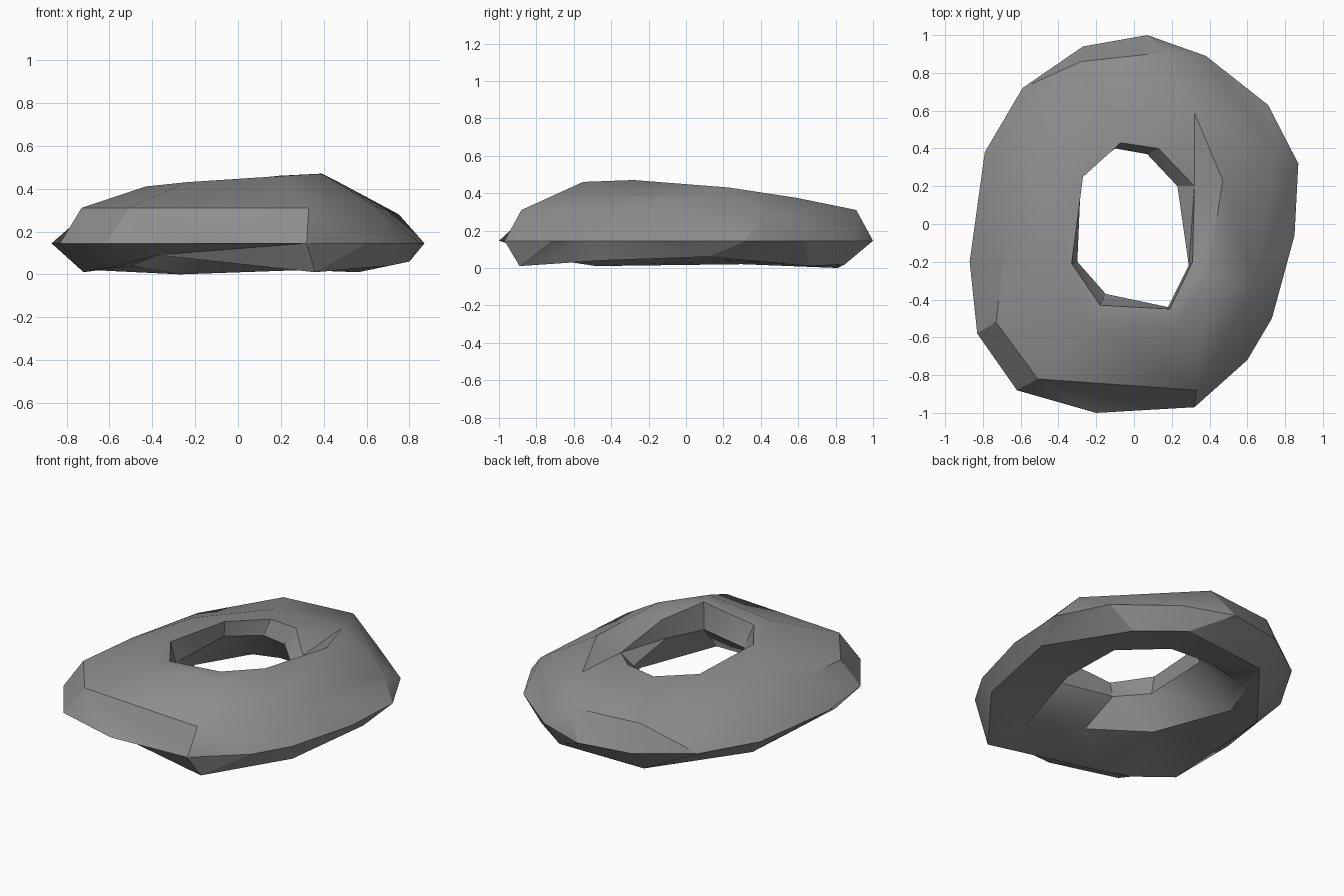
import bpy
import bmesh
import math
from mathutils import Vector

cube = bpy.data.objects.get("Cube")
if cube:
    bpy.data.objects.remove(cube, do_unlink=True)


def flat_ring(outline, height):
    """Level ring from a plan outline."""
    return [(x, y, height) for x, y in outline]


def angle_of(vert):
    return math.atan2(vert.co.y, vert.co.x) % math.tau


def add_ring(bm, points):
    """Ring of vertices sorted counter-clockwise around the hole."""
    return sorted((bm.verts.new(Vector(p)) for p in points), key=angle_of)


def stitch(bm, first, second):
    """Triangle band between two rings, advancing whichever lags in angle."""
    def turn(ring, i):
        return angle_of(ring[i % len(ring)]) + math.tau * (i // len(ring))

    i = j = 0
    while i < len(first) or j < len(second):
        a, b = first[i % len(first)], second[j % len(second)]
        step_first = j == len(second) or (
            i < len(first) and turn(first, i + 1) <= turn(second, j + 1))
        if step_first:
            i += 1
            bm.faces.new((a, first[i % len(first)], b))
        else:
            j += 1
            bm.faces.new((a, second[j % len(second)], b))


# Plan outline of the widest edge
outer_outline = [
    (0.07, 1.0), (-0.27, 0.94), (-0.59, 0.72), (-0.79, 0.38), (-0.87, -0.2),
    (-0.83, -0.58), (-0.62, -0.88), (-0.2, -1.0), (0.32, -0.97),
    (0.6, -0.72), (0.73, -0.5), (0.85, -0.06), (0.87, 0.32), (0.71, 0.63),
    (0.38, 0.89)]

# Chipped shoulder above the widest edge
shoulder = [
    (0.18, 0.91, 0.31), (-0.28, 0.86, 0.31), (-0.6, 0.45, 0.28),
    (-0.68, -0.1, 0.31), (-0.73, -0.52, 0.31), (-0.51, -0.82, 0.31),
    (0.33, -0.88, 0.31), (0.64, -0.32, 0.32), (0.75, 0.4, 0.28)]

# Uneven crest, highest at the front left
crest = [
    (0.22, -0.55, 0.46), (0.39, -0.28, 0.47), (0.47, 0.23, 0.43),
    (0.32, 0.59, 0.375), (-0.15, 0.6, 0.37), (-0.46, 0.21, 0.38),
    (-0.43, -0.22, 0.41), (-0.24, -0.52, 0.43)]

# Upper rim of the hole
rim = [
    (-0.07, 0.43, 0.39), (-0.27, 0.25, 0.39), (-0.33, -0.21, 0.42),
    (-0.18, -0.43, 0.42), (0.19, -0.45, 0.46), (0.31, -0.2, 0.41),
    (0.32, 0.2, 0.35), (0.13, 0.4, 0.4)]

# Narrowest outline of the hole
waist_outline = [
    (-0.1, 0.4), (-0.28, 0.26), (-0.3, -0.2), (-0.15, -0.37),
    (0.18, -0.44), (0.29, -0.22), (0.23, 0.2), (0.07, 0.37)]

# Flared lower mouth of the hole
mouth = [
    (-0.1, 0.57, 0.08), (-0.33, 0.52, 0.07), (-0.5, 0.28, 0.04),
    (-0.37, -0.27, 0.09), (-0.1, -0.56, 0.14), (0.26, -0.68, 0.07),
    (0.4, -0.12, 0.11), (0.4, 0.3, 0.1), (0.18, 0.55, 0.08)]

# Rough foot with a raised notch at the front
foot = [
    (-0.72, -0.48, 0.01), (-0.55, -0.68, 0.04), (-0.38, -0.82, 0.09),
    (0.36, -0.89, 0.01), (0.7, -0.45, 0.04), (0.8, 0.12, 0.06),
    (0.56, 0.66, 0.01), (0.3, 0.85, 0.02), (-0.27, 0.81, 0.0),
    (-0.68, 0.3, 0.02)]

# Stone ring: bands run over the top, down the hole and back underneath
bm = bmesh.new()
sections = [
    flat_ring(outer_outline, 0.145), shoulder, crest, rim,
    flat_ring(waist_outline, 0.29), mouth, foot]
rings = [add_ring(bm, section) for section in sections]
for k, ring in enumerate(rings):
    stitch(bm, ring, rings[(k + 1) % len(rings)])
bmesh.ops.recalc_face_normals(bm, faces=bm.faces)

mesh = bpy.data.meshes.new("stone_ring")
bm.to_mesh(mesh)
bm.free()
stone_ring = bpy.data.objects.new("stone_ring", mesh)
bpy.context.collection.objects.link(stone_ring)

# Plain grey stone
grey = (0.27, 0.27, 0.27, 1.0)
stone = bpy.data.materials.new("grey_stone")
stone.use_nodes = True
stone.diffuse_color = grey
stone.node_tree.nodes["Principled BSDF"].inputs["Base Color"].default_value = grey
mesh.materials.append(stone)

bpy.ops.object.select_all(action="DESELECT")
stone_ring.select_set(True)
bpy.context.view_layer.objects.active = stone_ring
bpy.ops.object.shade_smooth_by_angle(angle=math.radians(30))
